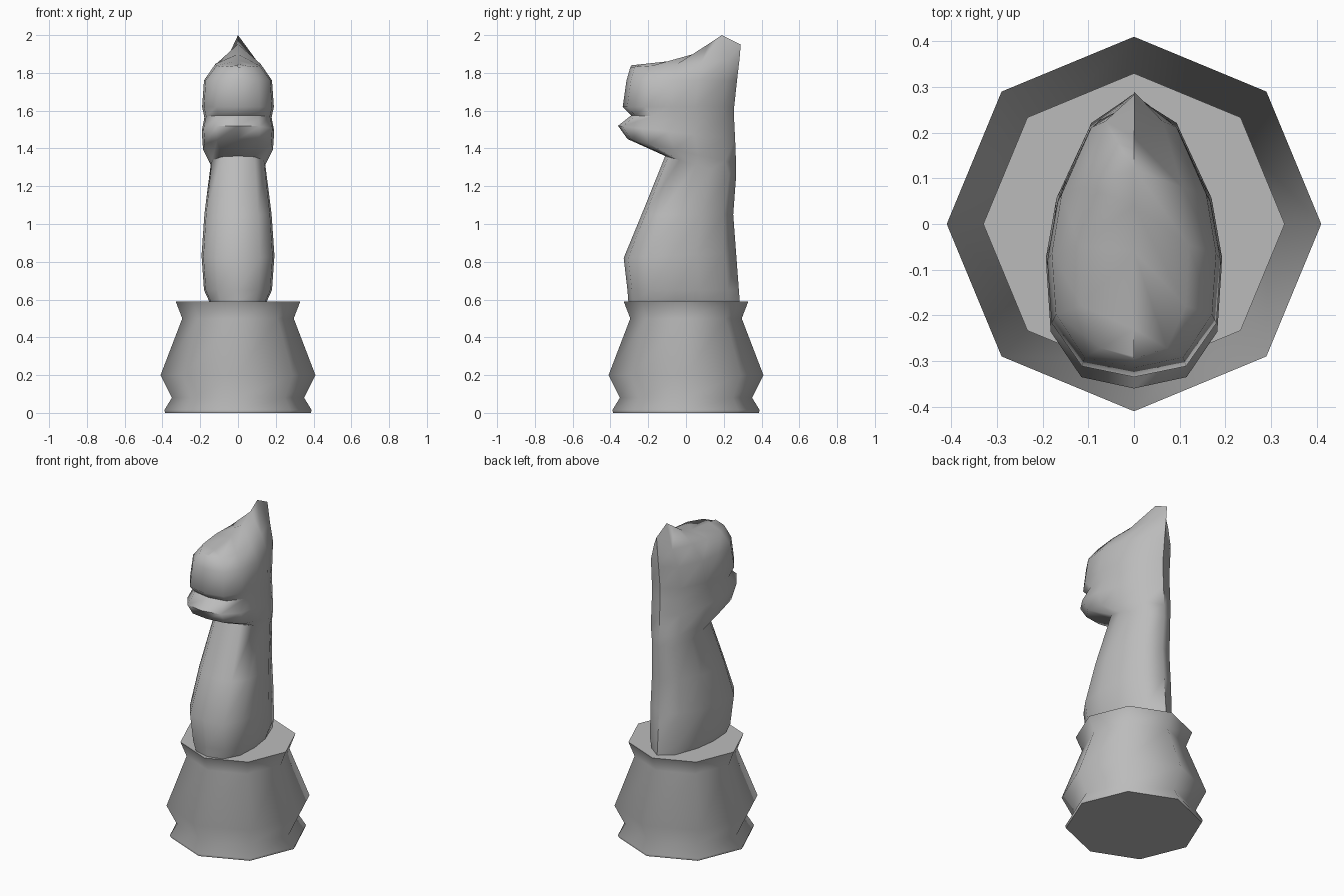
import bpy, bmesh, math

cube = bpy.data.objects.get("Cube")
if cube:
    bpy.data.objects.remove(cube)

stone = bpy.data.materials.new("plain_grey")
stone.use_nodes = True
GREY = (0.5, 0.5, 0.5, 1)
stone.diffuse_color = GREY
stone.node_tree.nodes["Principled BSDF"].inputs["Base Color"].default_value = GREY


def loft(name, rings, angle):
    """Skin closed rings of equal length, cap the ends and weld the seams."""
    bm = bmesh.new()
    loops = [[bm.verts.new(p) for p in ring] for ring in rings]
    for low, high in zip(loops, loops[1:]):
        for i in range(len(low)):
            j = (i + 1) % len(low)
            bm.faces.new((low[i], low[j], high[j], high[i]))
    bm.faces.new(loops[0][::-1])
    bm.faces.new(loops[-1])
    bmesh.ops.remove_doubles(bm, verts=bm.verts, dist=0.0005)
    bmesh.ops.dissolve_degenerate(bm, edges=bm.edges, dist=0.0005)
    bmesh.ops.recalc_face_normals(bm, faces=bm.faces)
    mesh = bpy.data.meshes.new(name)
    bm.to_mesh(mesh)
    bm.free()
    mesh.materials.append(stone)
    obj = bpy.data.objects.new(name, mesh)
    bpy.context.collection.objects.link(obj)
    bpy.ops.object.select_all(action='DESELECT')
    obj.select_set(True)
    bpy.context.view_layer.objects.active = obj
    bpy.ops.object.shade_smooth_by_angle(angle=math.radians(angle))
    return obj


# Octagonal pedestal: radius, height
pedestal_profile = [(0.385, 0), (0.39, 0.015), (0.35, 0.08), (0.41, 0.2),
                    (0.295, 0.5), (0.33, 0.59)]
corners = [k * math.pi / 4 for k in range(8)]
loft("pedestal", [[(r * math.cos(a), r * math.sin(a), z) for a in corners]
                  for r, z in pedestal_profile], 60)

# Half outline of the horse section: width share, share of the way front to back
half = [(0, 0), (0.6, 0.04), (0.95, 0.2), (1, 0.43), (0.88, 0.65), (0.52, 0.9), (0, 1)]
outline = half + [(-x, t) for x, t in half[-2:0:-1]]


def section(front_z, back_z, front_y, back_y, width):
    return [(x * width, front_y + t * (back_y - front_y),
             front_z + t * (back_z - front_z)) for x, t in outline]


# Chest, neck, jaw, mouth, muzzle and brow, from the bottom up
sections = [section(*s) for s in [
    (0.585, 0.585, -0.305, 0.285, 0.15),
    (0.65, 0.65, -0.31, 0.28, 0.18),
    (0.82, 0.85, -0.33, 0.265, 0.193),
    (1.05, 1.05, -0.235, 0.25, 0.178),
    (1.36, 1.25, -0.11, 0.265, 0.145),
    (1.45, 1.32, -0.31, 0.265, 0.185),
    (1.52, 1.45, -0.36, 0.26, 0.192),
    (1.575, 1.55, -0.29, 0.255, 0.178),
    (1.62, 1.62, -0.335, 0.255, 0.19),
    (1.76, 1.76, -0.315, 0.27, 0.18),
    (1.83, 1.87, -0.295, 0.283, 0.12),
]]

# Crest rising to the pointed ears: y, z
crest = [(-0.29, 1.84), (-0.06, 1.865), (0.04, 1.9), (0.19, 2.0), (0.29, 1.95)]


def crest_height(y):
    for (y0, z0), (y1, z1) in zip(crest, crest[1:]):
        if y <= y1:
            return z0 + (z1 - z0) * (y - y0) / (y1 - y0)
    return crest[-1][1]


crest_stations = [-0.29, -0.23, -0.06, 0.04, 0.12, 0.19, 0.29]
crest_stations += crest_stations[-2:0:-1]
sections.append([(0, y, crest_height(y)) for y in crest_stations])
loft("horse_head_and_neck", sections, 60)
